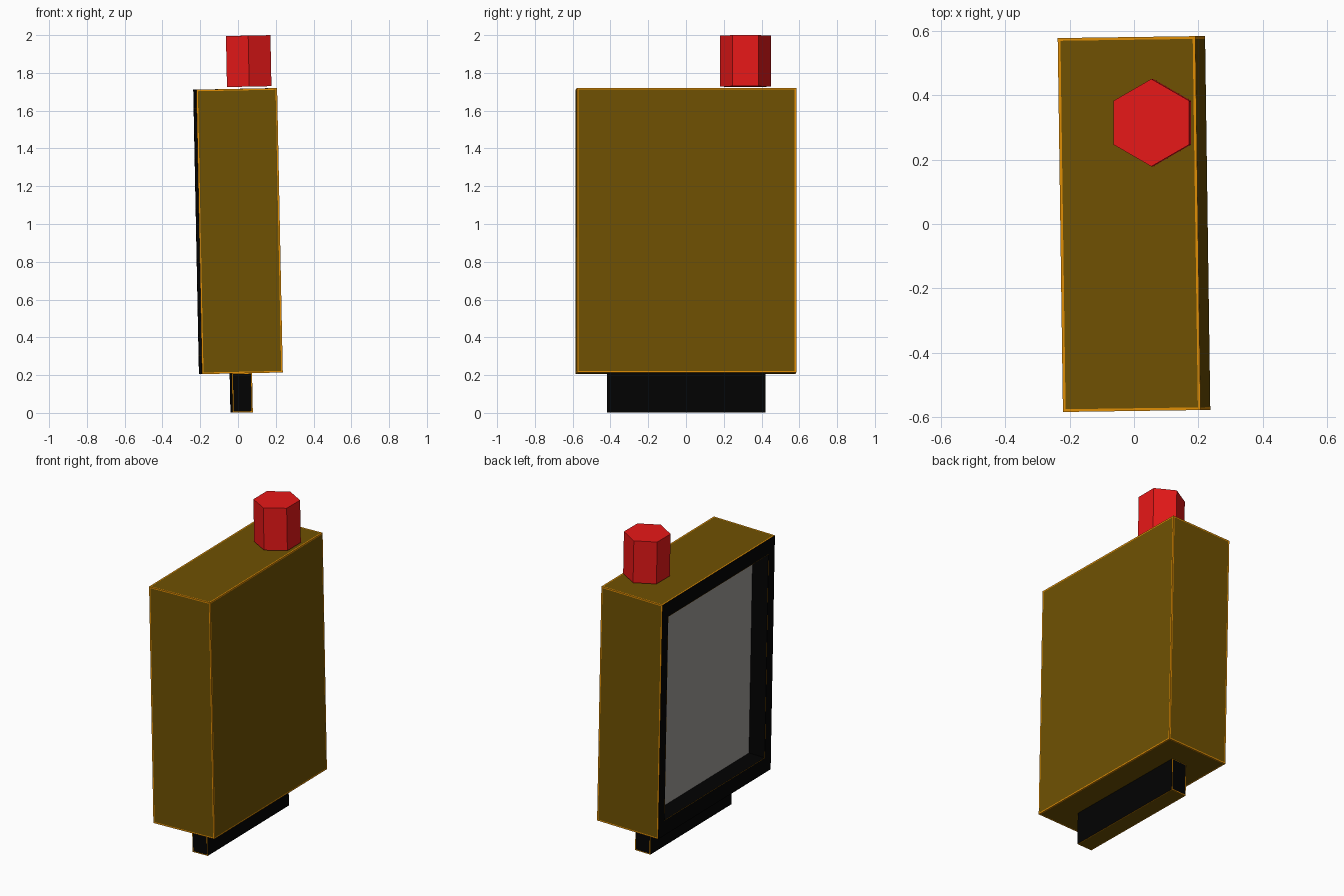
import bpy, bmesh, math
from mathutils import Matrix, Vector

if "Cube" in bpy.data.objects:
    bpy.data.objects.remove(bpy.data.objects["Cube"])


def material(name, rgb):
    lin = [(c / 255 / 12.92) if c < 10 else ((c / 255 + 0.055) / 1.055) ** 2.4 for c in rgb]
    m = bpy.data.materials.new(name)
    m.diffuse_color = (*lin, 1)
    m.use_nodes = True
    m.node_tree.nodes["Principled BSDF"].inputs["Base Color"].default_value = m.diffuse_color
    return m


BROWN = material("dark_ochre", (111, 81, 2))
ORANGE = material("edge_orange", (225, 142, 5))
BLACK = material("black", (2, 2, 2))
GREY = material("panel_grey", (157, 154, 151))
RED = material("button_red", (231, 24, 24))

# The whole device leans slightly to the left and is turned a touch
CENTRE = Vector((0, 0, 0.9625))
TILT = (Matrix.Translation(CENTRE) @ Matrix.Rotation(0.014, 4, 'Z')
        @ Matrix.Rotation(-0.02, 4, 'Y') @ Matrix.Translation(-CENTRE))


def finish(bm, name, mats):
    bm.transform(TILT)
    bm.normal_update()
    mesh = bpy.data.meshes.new(name)
    bm.to_mesh(mesh)
    bm.free()
    for m in mats:
        mesh.materials.append(m)
    ob = bpy.data.objects.new(name, mesh)
    bpy.context.collection.objects.link(ob)
    return ob


def box(centre, size):
    bm = bmesh.new()
    bmesh.ops.create_cube(bm, size=1, matrix=Matrix.Translation(centre) @ Matrix.Diagonal((*size, 1)))
    bm.normal_update()
    return bm


def edge_trim(bm, faces, width, index):
    """Thin worn border around each face, in the material at index."""
    rim = bmesh.ops.inset_individual(bm, faces=faces, thickness=width)["faces"]
    for f in rim:
        f.material_index = index


# Body: box with a framed, recessed panel on its left side
bm = box(CENTRE, (0.428, 1.162, 1.506))
left = next(f for f in bm.faces if f.normal.x < -0.9)
edge_trim(bm, [f for f in bm.faces if f is not left], 0.012, 1)
frame = bmesh.ops.inset_individual(bm, faces=[left], thickness=0.05)["faces"]
for v in left.verts:
    v.co.y = math.copysign(0.519, v.co.y)
    v.co.z = CENTRE.z + math.copysign(0.657, v.co.z - CENTRE.z)
bm.normal_update()
edge_trim(bm, [left], 0.004, 1)  # worn inner lip
walls = bmesh.ops.inset_individual(bm, faces=[left], thickness=0.0)["faces"]
for v in left.verts:
    v.co.x += 0.11
for f in frame + walls:
    f.material_index = 2
left.material_index = 3
finish(bm, "body", [BROWN, ORANGE, BLACK, GREY])

# Base connector: black sides, ochre underside
bm = box((0, 0, 0.107), (0.107, 0.838, 0.21))
for f in bm.faces:
    f.material_index = 0 if f.normal.z < -0.9 else 2
edge_trim(bm, [f for f in bm.faces if abs(f.normal.y) > 0.9 or f.normal.z < -0.9], 0.008, 1)
finish(bm, "base_connector", [BROWN, ORANGE, BLACK])

# Hexagonal button on top, corners pointing along y
bm = bmesh.new()
bmesh.ops.create_cone(bm, cap_ends=True, segments=6, radius1=0.136, radius2=0.136, depth=0.27,
                      matrix=Matrix.Translation((0.079, 0.314, 1.861)) @ Matrix.Rotation(-0.014, 4, 'Z'))
finish(bm, "top_button", [RED])
